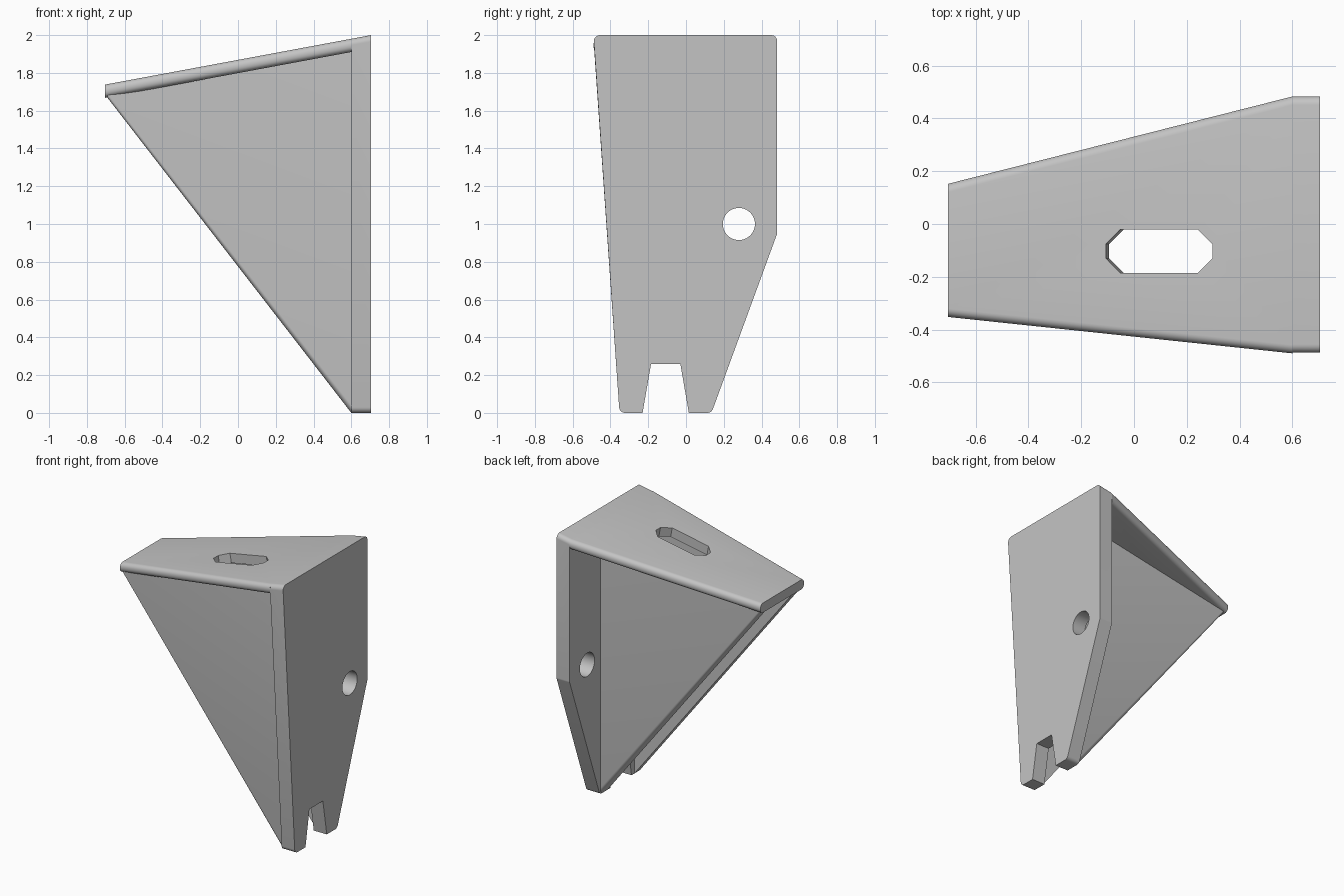
import bpy, bmesh, math
from mathutils import Vector, Matrix

if "Cube" in bpy.data.objects:
    bpy.data.objects.remove(bpy.data.objects["Cube"])

grey = bpy.data.materials.new("light grey")
grey.use_nodes = True
colour = (0.55, 0.55, 0.55, 1)
grey.diffuse_color = colour
grey.node_tree.nodes["Principled BSDF"].inputs["Base Color"].default_value = colour

SLOPE = 0.186          # rise of the top per unit of x
THICK = 0.07           # top plate and gussets
R = 0.032              # edge rounding


def top_z(x):
    return 2.0 + (x - 0.705) * SLOPE


def rounded(corners, steps=6):
    """Outline from (u, v, radius) corners with filleted corners."""
    out = []
    for i, (u, v, r) in enumerate(corners):
        p = Vector((u, v))
        if not r:
            out.append(p)
            continue
        a = (Vector(corners[i - 1][:2]) - p).normalized()
        b = (Vector(corners[(i + 1) % len(corners)][:2]) - p).normalized()
        half = a.angle(b) / 2
        centre = p + (a + b).normalized() * (r / math.sin(half))
        start = p + a * (r / math.tan(half)) - centre
        end = p + b * (r / math.tan(half)) - centre
        turn = math.atan2(start.x * end.y - start.y * end.x, start.dot(end))
        for k in range(steps + 1):
            out.append(centre + Matrix.Rotation(turn * k / steps, 2) @ start)
    return out


def loft(sections):
    """Closed solid through a list of equal rings of 3D points."""
    bm = bmesh.new()
    rings = [[bm.verts.new(p) for p in s] for s in sections]
    n = len(rings[0])
    for r0, r1 in zip(rings, rings[1:]):
        for i in range(n):
            j = (i + 1) % n
            bm.faces.new((r0[i], r0[j], r1[j], r1[i]))
    bm.faces.new(rings[0])
    bm.faces.new(rings[-1])
    bmesh.ops.recalc_face_normals(bm, faces=bm.faces)
    return bm


def finish(bm, name):
    mesh = bpy.data.meshes.new(name)
    bm.to_mesh(mesh)
    bm.free()
    mesh.materials.append(grey)
    ob = bpy.data.objects.new(name, mesh)
    bpy.context.collection.objects.link(ob)
    return ob


def activate(ob):
    bpy.ops.object.select_all(action='DESELECT')
    ob.select_set(True)
    bpy.context.view_layer.objects.active = ob


def cut(ob, cutter):
    mod = ob.modifiers.new("cut", 'BOOLEAN')
    mod.operation = 'DIFFERENCE'
    mod.solver = 'EXACT'
    mod.object = cutter
    activate(ob)
    bpy.ops.object.modifier_apply(modifier=mod.name)
    bpy.data.objects.remove(cutter)


# Upright plate with notched foot; its top edge follows the slope
outline = rounded([(-0.49, 2, R), (-0.352, 0, R), (-0.23, 0, 0),
                   (-0.185, 0.26, 0), (-0.03, 0.26, 0), (0.015, 0, 0),
                   (0.135, 0, R), (0.483, 0.95, R), (0.483, 2, R)])
plate = loft([[(x, p.x, p.y + (top_z(x) - 2 if p.y > 1.5 else 0))
               for p in outline] for x in (0.6, 0.705)])
upright_plate = finish(plate, "upright_plate")

# Round screw hole in the upright plate
bm = bmesh.new()
bmesh.ops.create_cone(bm, cap_ends=True, segments=40, radius1=0.085,
                      radius2=0.085, depth=0.4,
                      matrix=Matrix.Translation((0.65, 0.28, 1.0))
                      @ Matrix.Rotation(math.pi / 2, 4, 'Y'))
cut(upright_plate, finish(bm, "hole_cutter"))


# Sloping top plate, tapered, with rounded long edges
def top_section(x, y0, y1):
    z = top_z(x)
    ring = rounded([(y0, z, R), (y1, z, R), (y1, z - THICK, R), (y0, z - THICK, R)])
    return [(x, p.x, p.y) for p in ring]


top_plate = finish(loft([top_section(-0.705, -0.352, 0.152),
                         top_section(0.6, -0.49, 0.483)]), "top_plate")

# Chamfered slot, square to the sloping plate
c = 0.056
slot = [(-0.205, -0.083 + c), (-0.205, 0.083 - c), (-0.205 + c, 0.083),
        (0.205 - c, 0.083), (0.205, 0.083 - c), (0.205, -0.083 + c),
        (0.205 - c, -0.083), (-0.205 + c, -0.083)]
bm = loft([[(u, v, z) for u, v in slot] for z in (-0.2, 0.2)])
bm.transform(Matrix.Translation((0.095, -0.103, top_z(0.095)))
             @ Matrix.Rotation(-math.atan(SLOPE), 4, 'Y'))
cut(top_plate, finish(bm, "slot_cutter"))

# Two triangular gussets, rounded along the outer sloping edge
side = [(-0.7, 1.68), (0.6, 0.0), (0.6, top_z(0.6) - 0.035), (-0.7, top_z(-0.7) - 0.035)]
gussets = []
for name, outer, inward in (("front_gusset", -0.347, 1), ("back_gusset", 0.13, -1)):
    bm = loft([[(u, y, v) for u, v in side] for y in (outer, outer + inward * 0.085)])
    edge = [e for e in bm.edges
            if all(abs(v.co.y - outer) < 0.001 for v in e.verts)
            and {round(v.co.z, 2) for v in e.verts} == {0.0, 1.68}]
    bmesh.ops.bevel(bm, geom=edge, offset=0.025, segments=5, profile=0.5,
                    affect='EDGES')
    gussets.append(finish(bm, name))

for ob in [upright_plate, top_plate] + gussets:
    activate(ob)
    bpy.ops.object.shade_smooth_by_angle(angle=math.radians(30))
